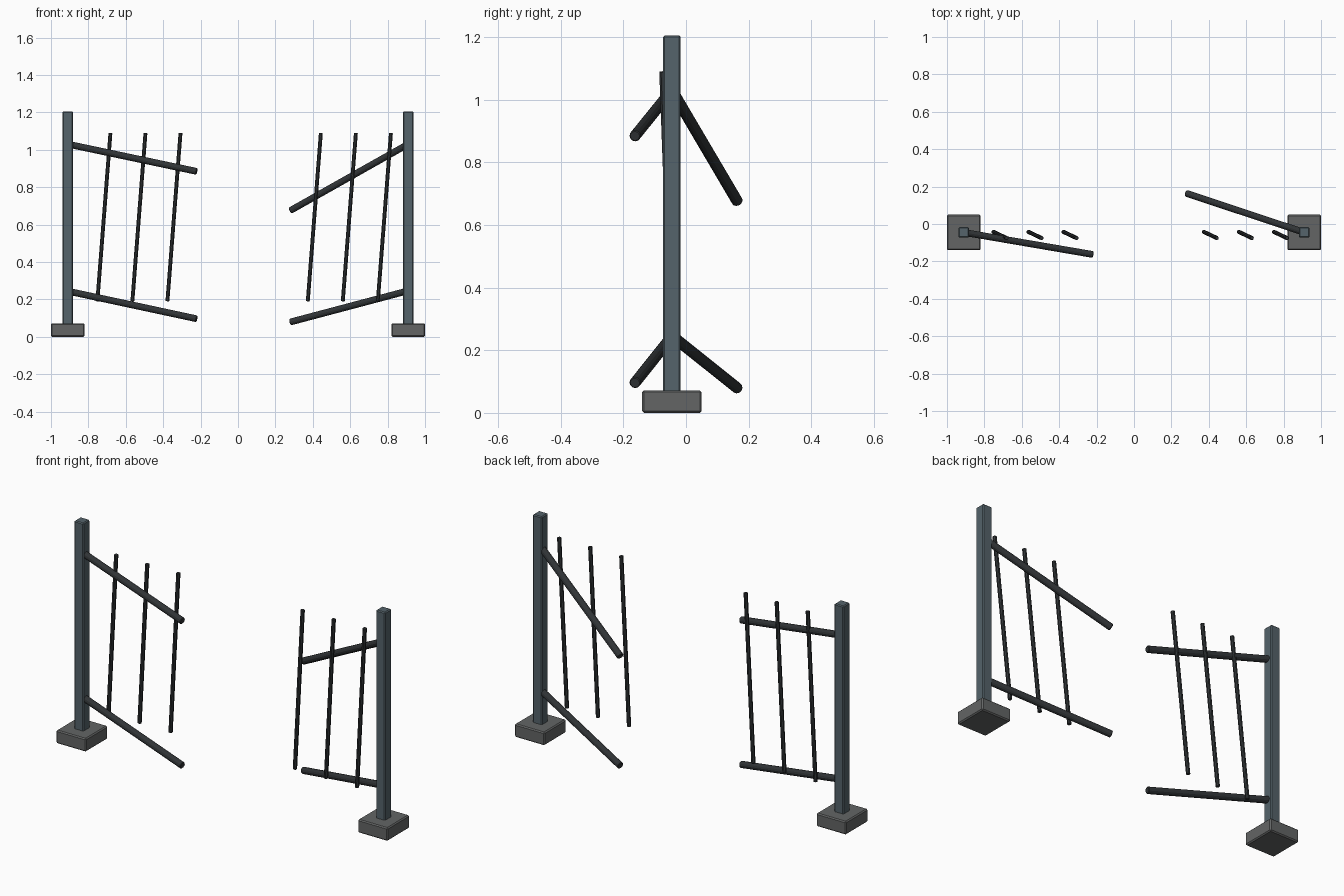
import bpy
from mathutils import Vector

if "Cube" in bpy.data.objects:
    bpy.data.objects.remove(bpy.data.objects["Cube"])


def material(name, rgb):
    m = bpy.data.materials.new(name)
    m.diffuse_color = (*rgb, 1)
    m.use_nodes = True
    m.node_tree.nodes["Principled BSDF"].inputs["Base Color"].default_value = m.diffuse_color
    return m


steel = material("painted_steel", (0.09, 0.125, 0.145))
stone = material("concrete", (0.125, 0.13, 0.13))
iron = material("dark_iron", (0.03, 0.034, 0.037))


def block(name, centre, size, mat, bevel):
    bpy.ops.mesh.primitive_cube_add(size=1, location=centre)
    o = bpy.context.object
    o.name = name
    o.scale = size
    bpy.ops.object.transform_apply(location=False, rotation=False, scale=True)
    b = o.modifiers.new("bevel", 'BEVEL')
    b.width = bevel
    b.segments = 1
    o.data.materials.append(mat)


def rod(name, start, end, radius, sides, bevel=0.003):
    a, b = Vector(start), Vector(end)
    d = b - a
    bpy.ops.mesh.primitive_cylinder_add(vertices=sides, radius=radius,
                                        depth=d.length, location=(a + b) / 2)
    o = bpy.context.object
    o.name = name
    o.rotation_euler = d.to_track_quat('Z', 'Y').to_euler()
    m = o.modifiers.new("bevel", 'BEVEL')
    m.width = bevel
    m.segments = 1
    m.limit_method = 'ANGLE'
    m.angle_limit = 1.0
    o.data.materials.append(iron)


POST_X, POST_Y = 0.91, -0.045

# posts standing on footings
for side, s in (("left", -1), ("right", 1)):
    block(side + "_footing", (s * POST_X, POST_Y, 0.036), (0.18, 0.19, 0.072), stone, 0.006)
    block(side + "_post", (s * POST_X, POST_Y, 0.63), (0.056, 0.056, 1.15), steel, 0.005)

# broken, bent rails: side, level, height at post, free end
rails = (
    ("left_upper", -1, 1.03, (-0.22, -0.163, 0.884)),
    ("left_lower", -1, 0.244, (-0.22, -0.163, 0.096)),
    ("right_upper", 1, 1.03, (0.28, 0.164, 0.675)),
    ("right_lower", 1, 0.246, (0.28, 0.164, 0.079)),
)
for name, s, z, end in rails:
    rod(name + "_rail", (s * POST_X, POST_Y, z), end, 0.018, 12)

# leaning bars, three per side
for side, x0 in (("left", -0.752), ("right", 0.373)):
    for i in range(3):
        x = x0 + i * 0.1873
        rod(f"{side}_bar_{i + 1}", (x, -0.042, 0.19), (x + 0.07, -0.075, 1.09), 0.011, 8, 0.002)
